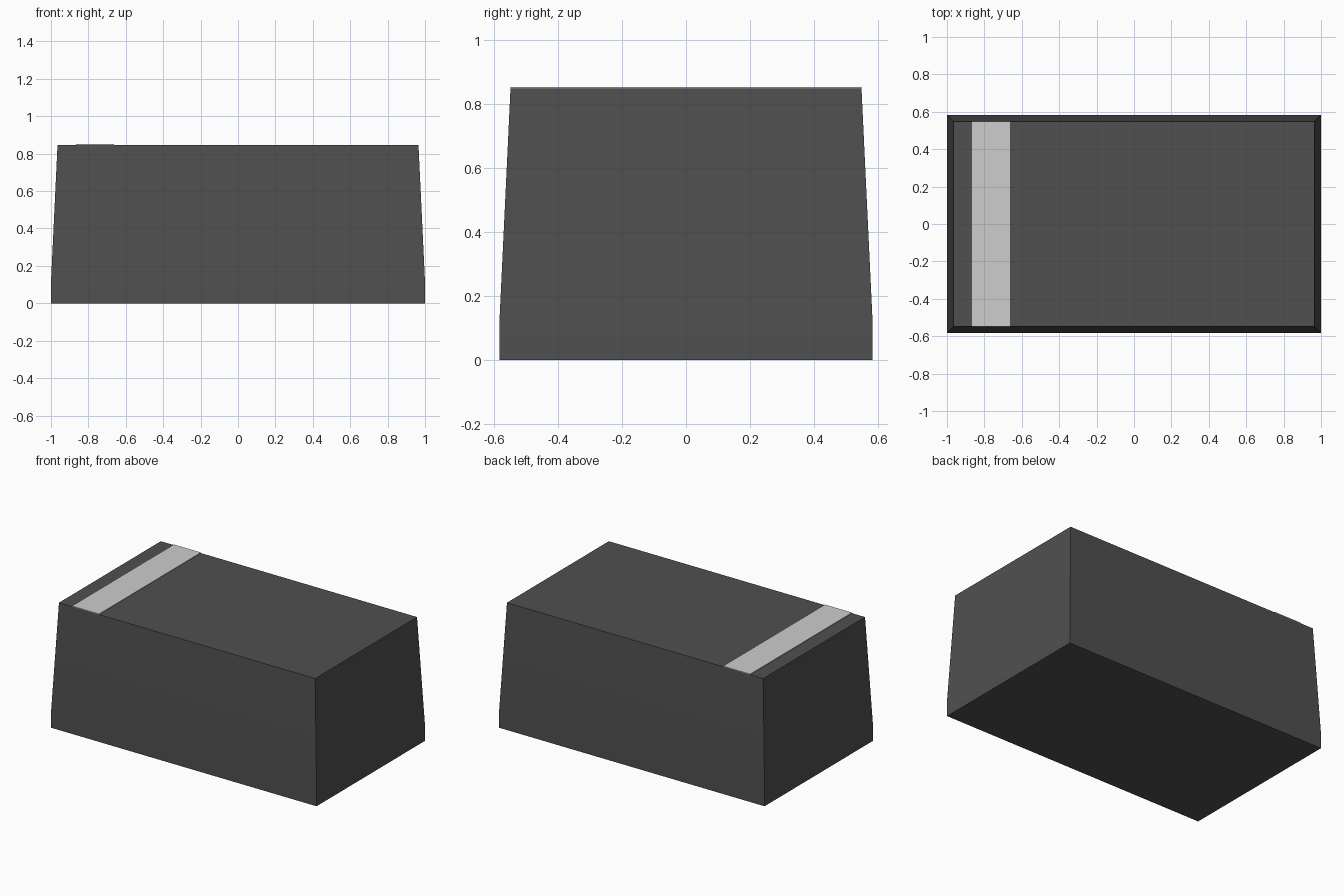
import bpy
import bmesh
import math

cube = bpy.data.objects.get("Cube")
if cube:
    bpy.data.objects.remove(cube, do_unlink=True)


def make_material(name, value):
    mat = bpy.data.materials.new(name)
    mat.use_nodes = True
    colour = (value, value, value, 1.0)
    mat.diffuse_color = colour
    mat.node_tree.nodes["Principled BSDF"].inputs["Base Color"].default_value = colour
    return mat


def loft_box(name, sections, mat, x=0.0):
    """Stack rectangular sections (half_x, half_y, z) into a closed solid."""
    bm = bmesh.new()
    rings = [[bm.verts.new((x + sx * hx, sy * hy, z))
              for sx, sy in ((-1, -1), (1, -1), (1, 1), (-1, 1))]
             for hx, hy, z in sections]
    for low, high in zip(rings, rings[1:]):
        for i in range(4):
            j = (i + 1) % 4
            bm.faces.new((low[i], low[j], high[j], high[i]))
    bm.faces.new(rings[0][::-1])
    bm.faces.new(rings[-1])
    mesh = bpy.data.meshes.new(name)
    bm.to_mesh(mesh)
    bm.free()
    mesh.materials.append(mat)
    obj = bpy.data.objects.new(name, mesh)
    bpy.context.collection.objects.link(obj)
    return obj


dark = make_material("dark grey plastic", 0.08)
light = make_material("light grey paint", 0.61)

# Moulded body: short straight base, then walls tapering to the flat top
body = loft_box("body", [(1.0, 0.583, 0.0), (1.0, 0.583, 0.11),
                         (0.965, 0.548, 0.847)], dark)
bpy.ops.object.select_all(action="DESELECT")
body.select_set(True)
bpy.context.view_layer.objects.active = body
bpy.ops.object.shade_smooth_by_angle(angle=math.radians(30))

# Thin painted band across the top, near the right end
loft_box("polarity_band", [(0.102, 0.548, 0.846), (0.102, 0.548, 0.851)],
         light, x=-0.765)
